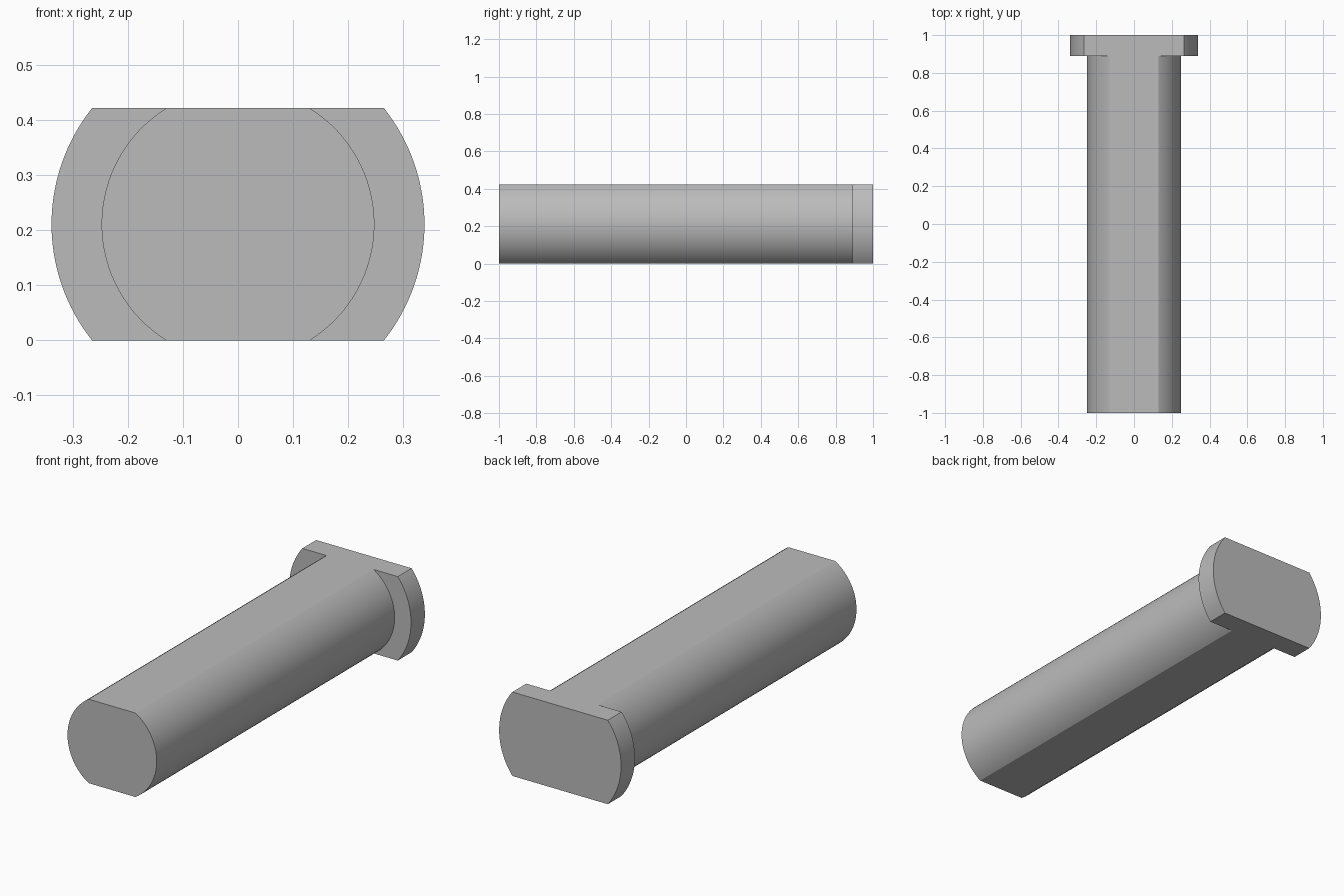
import bpy
import bmesh
import math

cube = bpy.data.objects.get("Cube")
if cube:
    bpy.data.objects.remove(cube, do_unlink=True)

HALF_HEIGHT = 0.211
SHAFT_RADIUS, HEAD_RADIUS = 0.248, 0.339
FRONT, SHOULDER, BACK = -1.0, 0.89, 1.0
SEGMENTS = 32

grey = bpy.data.materials.new("plain grey")
grey.use_nodes = True
colour = (0.5, 0.5, 0.5, 1)
grey.diffuse_color = colour
grey.node_tree.nodes["Principled BSDF"].inputs["Base Color"].default_value = colour

bm = bmesh.new()


def arc(radius, y, side):
    """Side arc of a circle cut flat at top and bottom, from bottom to top."""
    limit = math.asin(HALF_HEIGHT / radius)
    angles = [limit * (2 * i / SEGMENTS - 1) for i in range(SEGMENTS + 1)]
    return [bm.verts.new((side * radius * math.cos(a), y,
                          HALF_HEIGHT + radius * math.sin(a))) for a in angles]


def wall(a, b):
    """Curved wall between two matching arcs."""
    for i in range(SEGMENTS):
        bm.faces.new((a[i], b[i], b[i + 1], a[i + 1]))


# Arcs on both sides: shaft end, shaft at the shoulder, head front, head back
sides = []
for side in (-1, 1):
    tip = arc(SHAFT_RADIUS, FRONT, side)
    root = arc(SHAFT_RADIUS, SHOULDER, side)
    rim = arc(HEAD_RADIUS, SHOULDER, side)
    back = arc(HEAD_RADIUS, BACK, side)
    wall(tip, root)
    wall(rim, back)
    # Crescent shoulder under the head
    wall(root, rim)
    sides.append((tip, root, rim, back))

(tip_r, root_r, rim_r, back_r), (tip_l, root_l, rim_l, back_l) = sides

# End faces
bm.faces.new(tip_r + tip_l[::-1])
bm.faces.new(back_r + back_l[::-1])

# Flats on the bottom and the top, continuous from shaft to head
for i in (0, -1):
    bm.faces.new((tip_r[i], tip_l[i], root_l[i], root_r[i]))
    bm.faces.new((rim_r[i], root_r[i], root_l[i], rim_l[i], back_l[i], back_r[i]))

bmesh.ops.recalc_face_normals(bm, faces=bm.faces)
mesh = bpy.data.meshes.new("flatted_pin")
bm.to_mesh(mesh)
bm.free()
mesh.materials.append(grey)

pin = bpy.data.objects.new("flatted_pin", mesh)
bpy.context.collection.objects.link(pin)
bpy.ops.object.select_all(action="DESELECT")
pin.select_set(True)
bpy.context.view_layer.objects.active = pin
bpy.ops.object.shade_smooth_by_angle(angle=math.radians(20))
